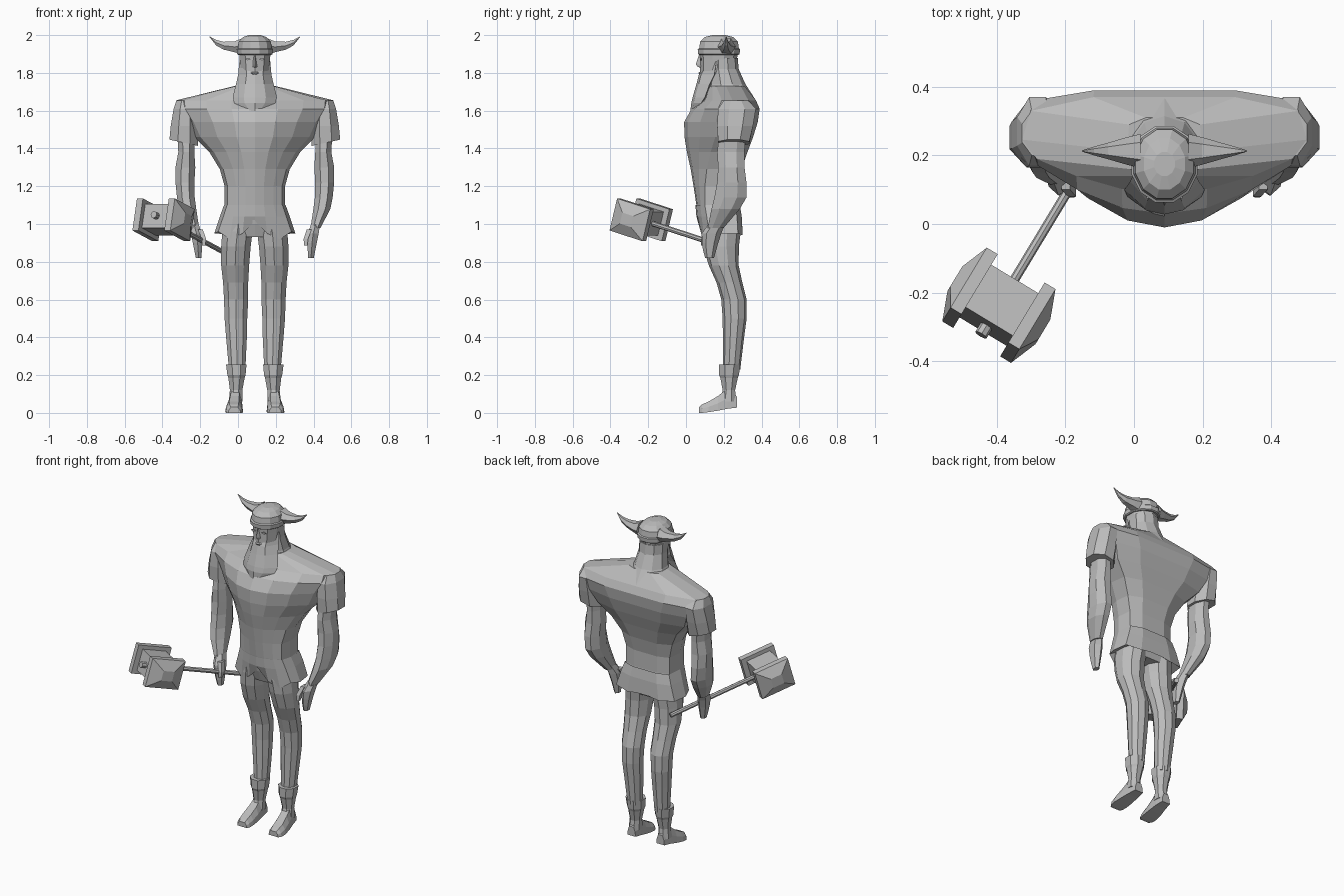
import bpy, bmesh, math
from mathutils import Vector

CX = 0.089          # body centre line
grey = bpy.data.materials.new("stone grey")
grey.diffuse_color = (0.5, 0.5, 0.5, 1)


def skin(name, rings, cap=True):
    """Join equal-length rings of points into one flat shaded shell."""
    bm = bmesh.new()
    vs = [[bm.verts.new(p) for p in r] for r in rings]
    n = len(vs[0])
    for a, b in zip(vs, vs[1:]):
        for i in range(n):
            j = (i + 1) % n
            bm.faces.new((a[i], a[j], b[j], b[i]))
    if cap:
        bm.faces.new(vs[0])
        bm.faces.new(vs[-1])
    bmesh.ops.remove_doubles(bm, verts=bm.verts, dist=0.0005)
    bmesh.ops.recalc_face_normals(bm, faces=bm.faces)
    me = bpy.data.meshes.new(name)
    bm.to_mesh(me)
    bm.free()
    me.materials.append(grey)
    ob = bpy.data.objects.new(name, me)
    bpy.context.collection.objects.link(ob)
    return ob


def tube(name, rows, n=8, s=1, tilt=0.0):
    """Rows of (z, x inner, x outer, y front, y back) from the centre line."""
    rings = []
    for k, (z, x0, x1, y0, y1) in enumerate(rows):
        ring = []
        for i in range(n):
            a = 2 * math.pi * (i + 0.5) / n
            f = 1 / math.cos(math.pi / n)
            x = (x0 + x1) / 2 + (x1 - x0) / 2 * math.cos(a) * f
            y = (y0 + y1) / 2 + (y1 - y0) / 2 * math.sin(a) * f
            dz = tilt * math.cos(a) if k == len(rows) - 1 else 0
            ring.append((CX + s * x, y, z + dz))
        rings.append(ring)
    return skin(name, rings)


def body_ring(z, w, yf, sf, sb, yb):
    """Torso section: pointed front, flat back."""
    half = [(0, yf), (0.3, yf + 0.12 * (sf - yf)), (0.62, yf + 0.5 * (sf - yf)),
            (0.9, sf), (1, (sf * 0.6 + sb * 0.4)), (0.94, sb), (0.5, yb), (0.2, yb)]
    pts = half + [(-x, y) for x, y in reversed(half[1:])]
    return [(CX + x * w, y, z) for x, y in pts]


# torso with broad shoulders
skin("torso", [body_ring(*r) for r in [
    (0.93, 0.13, 0.10, 0.13, 0.25, 0.27),
    (1.00, 0.155, 0.075, 0.12, 0.26, 0.285),
    (1.10, 0.16, 0.055, 0.10, 0.25, 0.275),
    (1.20, 0.16, 0.04, 0.10, 0.25, 0.275),
    (1.29, 0.185, 0.025, 0.11, 0.26, 0.295),
    (1.38, 0.24, 0.005, 0.13, 0.29, 0.325),
    (1.46, 0.32, -0.008, 0.155, 0.32, 0.355),
    (1.54, 0.36, -0.01, 0.16, 0.35, 0.38),
    (1.61, 0.41, 0.03, 0.17, 0.36, 0.39),
    (1.655, 0.415, 0.09, 0.19, 0.33, 0.37),
    (1.73, 0.11, 0.12, 0.16, 0.29, 0.31)]])

# flared tunic hem, split at the front
hem_rows = [(1.10, 0.163, 0.05, 0.10, 0.26, 0.285),
            (1.04, 0.185, 0.055, 0.11, 0.27, 0.295),
            (0.95, 0.215, 0.075, 0.12, 0.275, 0.30)]
hem = [body_ring(*r) for r in hem_rows]
drop = [0.065, 0.0, -0.03, 0.01, 0.0, 0.0, -0.01, 0.0]
drop += drop[:0:-1]
hem[2] = [(x, y, z + d) for (x, y, z), d in zip(hem[2], drop)]
inner = [(CX + (x - CX) * 0.7, 0.18 + (y - 0.18) * 0.75, z + 0.03) for x, y, z in hem[2]]
skin("tunic_hem", hem + [inner], cap=False)

# neck
tube("neck", [(1.66, -0.13, 0.13, 0.11, 0.36), (1.74, -0.095, 0.095, 0.12, 0.31),
              (1.82, -0.08, 0.08, 0.12, 0.275), (1.88, -0.08, 0.08, 0.12, 0.27)], 10)

# face and skull
tube("head", [(1.76, -0.055, 0.055, 0.085, 0.22), (1.80, -0.072, 0.072, 0.078, 0.255),
              (1.87, -0.08, 0.08, 0.078, 0.265), (1.92, -0.085, 0.085, 0.075, 0.27)], 10)

# helmet with rim and low dome
tube("helmet", [(1.895, -0.088, 0.088, 0.072, 0.278), (1.90, -0.094, 0.094, 0.064, 0.284),
                (1.925, -0.096, 0.096, 0.062, 0.286), (1.93, -0.09, 0.09, 0.07, 0.28),
                (1.965, -0.085, 0.085, 0.075, 0.275), (1.99, -0.06, 0.06, 0.10, 0.25),
                (2.0, -0.03, 0.03, 0.14, 0.21)], 12)

# nose, mouth and brows
skin("nose", [[(CX - w, 0.085, z), (CX, y, z), (CX + w, 0.085, z)] for z, w, y in
              [(1.90, 0.009, 0.07), (1.845, 0.014, 0.052), (1.832, 0.017, 0.062),
               (1.826, 0.010, 0.08)]])
skin("mouth", [[(CX - w, 0.09, z), (CX - w * 0.5, y, z), (CX + w * 0.5, y, z),
                (CX + w, 0.09, z)] for z, w, y in
               [(1.806, 0.02, 0.073), (1.80, 0.028, 0.066), (1.792, 0.02, 0.07)]])

# long pointed beard
skin("beard", [[(CX - w, yb, z), (CX - w * 0.5, yf + 0.012, z), (CX, yf, z),
                (CX + w * 0.5, yf + 0.012, z), (CX + w, yb, z), (CX, yb + 0.01, z)]
               for z, w, yf, yb in
               [(1.86, 0.082, 0.10, 0.16), (1.79, 0.088, 0.068, 0.15),
                (1.74, 0.10, 0.055, 0.125), (1.67, 0.117, 0.035, 0.10),
                (1.64, 0.108, 0.028, 0.08), (1.557, 0.004, 0.018, 0.025)]])

for s, side in ((-1, "right"), (1, "left")):
    # curved horn
    skin(side + "_horn", [[(CX + s * x, 0.213 + ry * math.cos(a), z + rz * math.sin(a))
                           for a in [i * math.pi / 3 for i in range(6)]]
                          for x, z, ry, rz in
                          [(0.07, 1.94, 0.05, 0.048), (0.11, 1.938, 0.04, 0.032),
                           (0.165, 1.944, 0.024, 0.024), (0.205, 1.96, 0.013, 0.017),
                           (0.24, 1.992, 0.002, 0.002)]])
    # eye plate
    skin(side + "_eye", [[(CX + s * x, 0.074, z) for x, z in
                          ((0.02, 1.872), (0.038, 1.866), (0.052, 1.873), (0.036, 1.879))],
                         [(CX + s * x, 0.081, z) for x, z in
                          ((0.02, 1.872), (0.038, 1.866), (0.052, 1.873), (0.036, 1.879))]])
    # short sleeve
    tube(side + "_sleeve", [(1.655, 0.32, 0.415, 0.20, 0.33), (1.61, 0.31, 0.43, 0.17, 0.37),
                            (1.52, 0.30, 0.445, 0.165, 0.355),
                            (1.43, 0.30, 0.452, 0.17, 0.335)], 8, s, 0.018)
    # arm
    tube(side + "_arm", [(1.47, 0.32, 0.41, 0.175, 0.315), (1.38, 0.32, 0.405, 0.165, 0.31),
                         (1.30, 0.315, 0.42, 0.17, 0.31), (1.22, 0.32, 0.42, 0.165, 0.32),
                         (1.14, 0.318, 0.412, 0.15, 0.32), (1.08, 0.31, 0.40, 0.135, 0.285),
                         (0.98, 0.295, 0.348, 0.115, 0.20)], 8, s)
    # hand and thumb
    tube(side + "_hand", [(1.0, 0.298, 0.346, 0.125, 0.20), (0.95, 0.28, 0.338, 0.09, 0.18),
                          (0.90, 0.278, 0.328, 0.09, 0.165), (0.86, 0.28, 0.32, 0.095, 0.155),
                          (0.82, 0.283, 0.312, 0.105, 0.145)], 6, s)
    tube(side + "_thumb", [(0.97, 0.275, 0.30, 0.10, 0.14), (0.92, 0.258, 0.282, 0.08, 0.11),
                           (0.885, 0.262, 0.278, 0.078, 0.095)], 4, s)
    # leg
    tube(side + "_leg", [(1.03, 0.01, 0.16, 0.085, 0.28), (0.96, 0.012, 0.172, 0.085, 0.285),
                         (0.88, 0.022, 0.178, 0.095, 0.275), (0.78, 0.03, 0.178, 0.125, 0.275),
                         (0.69, 0.035, 0.168, 0.165, 0.295), (0.60, 0.035, 0.163, 0.19, 0.318),
                         (0.50, 0.04, 0.16, 0.197, 0.318), (0.40, 0.042, 0.152, 0.198, 0.305),
                         (0.23, 0.05, 0.137, 0.198, 0.285)], 10, s)
    # boot shaft with cuff
    tube(side + "_boot", [(0.255, 0.044, 0.152, 0.175, 0.287), (0.20, 0.049, 0.145, 0.175, 0.28),
                          (0.185, 0.054, 0.14, 0.182, 0.274), (0.12, 0.066, 0.132, 0.194, 0.26),
                          (0.06, 0.066, 0.138, 0.18, 0.268)], 8, s)
    # foot, heel to toe
    skin(side + "_foot", [[(CX + s * (c - w), y, z0), (CX + s * (c + w), y, z0),
                           (CX + s * (c + w * 0.9), y, (z0 + z1) / 2),
                           (CX + s * (c + w * 0.55), y, z1),
                           (CX + s * (c - w * 0.55), y, z1),
                           (CX + s * (c - w * 0.9), y, (z0 + z1) / 2)]
                          for y, c, w, z0, z1 in
                          [(0.27, 0.10, 0.028, 0.028, 0.085), (0.22, 0.102, 0.036, 0.022, 0.13),
                           (0.17, 0.106, 0.043, 0.012, 0.09), (0.12, 0.11, 0.047, 0.004, 0.06),
                           (0.085, 0.11, 0.043, 0.0, 0.045), (0.068, 0.108, 0.033, 0.0, 0.03)]])

# hammer frame: d along the handle, u along the head, w upward
d = Vector((-0.498, -0.825, 0.268)).normalized()
u = Vector((0.856, -0.517, 0)).normalized()
w = d.cross(u)
O = Vector((-0.394, -0.237, 1.022))


def place(a, b, c):
    return O + u * a + d * b + w * c


def shaft(name, b0, b1, r):
    skin(name, [[place(r * math.cos(i * math.pi / 4), b, r * math.sin(i * math.pi / 4))
                 for i in range(8)] for b in (b0, b1)])


def block(name, rows):
    """Square sections along the head: (position, half depth, half height)."""
    skin(name, [[place(a, i * p, j * q) for i, j in
                 ((-1, -1), (0, -1), (1, -1), (1, 0), (1, 1), (0, 1), (-1, 1), (-1, 0))]
                for a, p, q in rows])


shaft("hammer_handle", -0.62, -0.05, 0.014)
shaft("hammer_peg", 0.05, 0.105, 0.019)
block("hammer_middle", [(-0.095, 0.075, 0.065), (0.095, 0.075, 0.065)])
for s, side in ((-1, "right"), (1, "left")):
    block(side + "_hammer_face", [(s * 0.08, 0.106, 0.088), (s * 0.117, 0.106, 0.088),
                                  (s * 0.15, 0.035, 0.03)])
